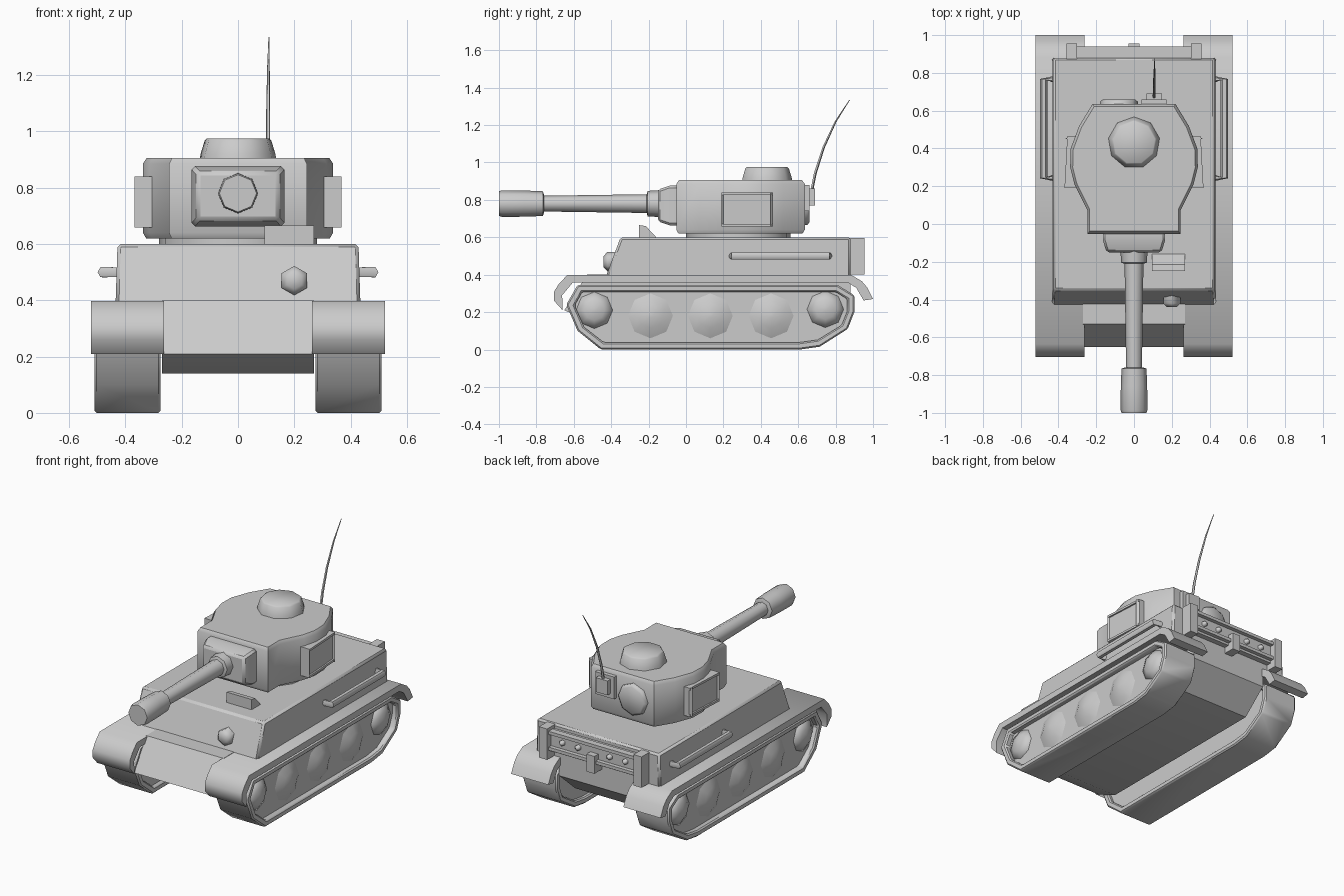
import bpy, bmesh, math
from mathutils import Vector

if "Cube" in bpy.data.objects:
    bpy.data.objects.remove(bpy.data.objects["Cube"])

grey = bpy.data.materials.new("tank grey")
grey.diffuse_color = (0.6, 0.6, 0.6, 1)
grey.use_nodes = True
grey.node_tree.nodes["Principled BSDF"].inputs["Base Color"].default_value = grey.diffuse_color


def finish(name, bm, bevel=0, angle=35):
    bmesh.ops.recalc_face_normals(bm, faces=bm.faces)
    me = bpy.data.meshes.new(name)
    bm.to_mesh(me)
    bm.free()
    me.materials.append(grey)
    ob = bpy.data.objects.new(name, me)
    bpy.context.collection.objects.link(ob)
    bpy.ops.object.select_all(action='DESELECT')
    ob.select_set(True)
    bpy.context.view_layer.objects.active = ob
    if bevel:
        m = ob.modifiers.new("bevel", 'BEVEL')
        m.width, m.segments, m.limit_method = bevel, 1, 'ANGLE'
    bpy.ops.object.shade_smooth_by_angle(angle=math.radians(angle))
    return ob


def loft(name, rings, closed=False, **kw):
    """Skin a list of equal-length rings; cap the ends unless closed."""
    bm = bmesh.new()
    vs = [[bm.verts.new(p) for p in r] for r in rings]
    n = len(vs[0])
    for a, b in zip(vs, vs[1:] + (vs[:1] if closed else [])):
        for i in range(n):
            j = (i + 1) % n
            bm.faces.new((a[i], a[j], b[j], b[i]))
    if not closed:
        bm.faces.new(vs[0])
        bm.faces.new(vs[-1])
    return finish(name, bm, **kw)


def side_prism(name, yz, x0, x1, **kw):
    return loft(name, [[(x, y, z) for y, z in yz] for x in (x0, x1)], **kw)


def box(name, x0, x1, y0, y1, z0, z1, **kw):
    return side_prism(name, [(y0, z0), (y1, z0), (y1, z1), (y0, z1)], x0, x1, **kw)


def lathe(name, prof, axis, centre, n=8, **kw):
    """Profile of (radius, distance along axis) turned around the axis."""
    rings = []
    for r, d in prof:
        ring = []
        for i in range(n):
            a = 2 * math.pi * i / n
            u, v = r * math.sin(a), r * math.cos(a)
            p = {'X': (d, u, v), 'Y': (u, d, v), 'Z': (u, v, d)}[axis]
            ring.append(Vector(centre) + Vector(p))
        rings.append(ring)
    return loft(name, rings, **kw)


def tube(name, pts, radii, n=6):
    """Round bar through a list of points."""
    pts = [Vector(p) for p in pts]
    rings = []
    for i, p in enumerate(pts):
        t = (pts[min(i + 1, len(pts) - 1)] - pts[max(i - 1, 0)]).normalized()
        u = t.cross(Vector((0.01, 0.02, 1)) if abs(t.z) < .5 else Vector((1, 0, 0))).normalized()
        w = t.cross(u)
        rings.append([p + radii[i] * (u * math.cos(k * 2 * math.pi / n) + w * math.sin(k * 2 * math.pi / n))
                      for k in range(n)])
    return loft(name, rings, angle=60)


# Hull
side_prism("lower_hull", [(-.53, .40), (-.65, .21), (-.50, .14), (.72, .14), (.88, .28), (.88, .40)], -.27, .27)
loft("upper_hull", [[(-.435, -.43, .385), (.435, -.43, .385), (.435, .88, .385), (-.435, .88, .385)],
                    [(-.428, -.35, .60), (.428, -.35, .60), (.428, .88, .60), (-.428, .88, .60)]], bevel=.012)
side_prism("driver_hood", [(-.25, .59), (-.25, .665), (-.215, .66), (-.15, .59)], .095, .27)
lathe("hull_gun_ball", [(.052, .06), (.052, -.02), (.03, -.04)], 'Y', (.20, -.40, .47), n=6, angle=50)

# Rear rack with posts and rivets
box("rear_plate", -.33, .33, .87, .915, .44, .57)
box("rear_top_rail", -.33, .33, .90, .94, .555, .575)
box("rear_lower_rail", -.33, .33, .90, .94, .455, .475)
for x in (-.33, .33):
    box("rear_post", x - .028, x + .028, .87, .955, .40, .595)
box("rear_middle_post", -.028, .028, .87, .955, .40, .51)
for x in (-.22, -.11, .11, .22):
    lathe("rear_rivet", [(.018, -.01), (.018, .012), (.006, .024)], 'Y', (x, .915, .515), n=6, angle=60)

# Running gear, one set per side
outline = [(-.64, .24), (-.58, .345), (.81, .345), (.90, .29), (.90, .20), (.865, .11),
           (.715, .015), (.61, 0), (-.455, 0), (-.58, .10)]
inner = [(-.595, .235), (-.555, .308), (.80, .308), (.862, .27), (.862, .205), (.832, .13),
         (.705, .052), (.605, .038), (-.44, .038), (-.545, .12)]
fender = [(-.635, .398), (-.68, .35), (-.705, .31), (-.705, .26), (-.66, .21), (-.662, .29), (-.605, .358),
          (.865, .358), (.91, .33), (.95, .262), (1.0, .27), (.97, .33), (.94, .365), (.885, .398)]
wheels = [(-.49, .21, .098), (-.19, .18, .12), (.13, .18, .12), (.455, .18, .12), (.745, .215, .098)]
for s in (-1, 1):
    loft("track_band", [[(s * x, y, z) for y, z in o] for x, o in
                        ((.275, inner), (.275, outline), (.51, outline), (.51, inner))],
         closed=True, bevel=.008, angle=40)
    side_prism("track_plate", [(y, z) for y, z in inner], s * .30, s * .475)
    side_prism("fender", fender, s * .262, s * .522, angle=50)
    for y, z, r in wheels:
        lathe("road_wheel", [(r, s * .46), (r, s * .475), (r * .55, s * .50), (.01, s * .508)], 'X',
              (0, y, z), angle=60)
    # Grab rail along the hull side
    tube("side_rail", [(s * .42, .245, .50), (s * .478, .245, .50), (s * .478, .765, .50), (s * .42, .765, .50)],
         [.019, .021, .021, .019])

# Turret
half = [(.245, -.052), (.245, .07), (.315, .21), (.338, .30), (.335, .40), (.29, .52), (.22, .635)]
plan = half + [(-x, y) for x, y in reversed(half)]


def level(f, z):
    return [(x * f, .29 + (y - .29) * f, z) for x, y in plan]


lathe("turret_ring", [(.28, .58), (.28, .64)], 'Z', (0, .28, 0), n=16)
loft("turret", [level(.965, .62), level(1, .64), level(1, .885), level(.96, .905)], angle=40)
lathe("cupola", [(.14, .89), (.135, .92), (.12, .968), (.112, .975)], 'Z', (0, .43, 0), n=9, angle=50)
lathe("rear_hatch", [(.10, .60), (.10, .648), (.085, .66)], 'Y', (-.08, 0, .765), angle=50)
for s in (-1, 1):
    # Side shield: a wedge block with a raised frame
    def shield(name, y0, y1, z0, z1, x):
        loft(name, [[(s * .29, y0, z0), (s * .29, y1, z0), (s * .29, y1, z1), (s * .29, y0, z1)],
                    [(s * (x - .01), y0, z0), (s * x, (y0 + y1) / 2, z0), (s * x, (y0 + y1) / 2, z1),
                     (s * (x - .01), y0, z1)]][:1] +
             [[(s * x, y0, z0), (s * (x - .015), y1, z0), (s * (x - .015), y1, z1), (s * x, y0, z1)]])
    shield("side_shield", .20, .455, .67, .83, .358)
    for z in (.658, .826):
        shield("shield_frame", .19, .465, z, z + .014, .368)
    for y in (.19, .451):
        shield("shield_frame", y, y + .014, .658, .84, .368 if y < .3 else .362)

# Gun
def plate(w, h, y):
    return [(-w, y, .77 - h), (w, y, .77 - h), (w, y, .77 + h), (-w, y, .77 + h)]


loft("mantlet", [plate(.165, .107, -.04), plate(.165, .107, -.085), plate(.145, .085, -.15)], bevel=.012)
lathe("gun_barrel", [(.072, -.14), (.068, -.205), (.05, -.21), (.042, -.77)], 'Y', (0, 0, .78), angle=50)
lathe("muzzle", [(.05, -.76), (.066, -.765), (.07, -.86), (.071, -.985), (.066, -1.0)], 'Y', (0, 0, .78), angle=50)

# Antenna and its bracket
box("antenna_box", .04, .172, .60, .66, .74, .88)
box("antenna_panel", .065, .147, .65, .69, .77, .86)
tube("antenna", [(.107, .66, .79), (.107, .69, .94), (.107, .735, 1.08), (.108, .80, 1.22), (.11, .875, 1.335)],
     [.009, .008, .007, .005, .002], n=5)
